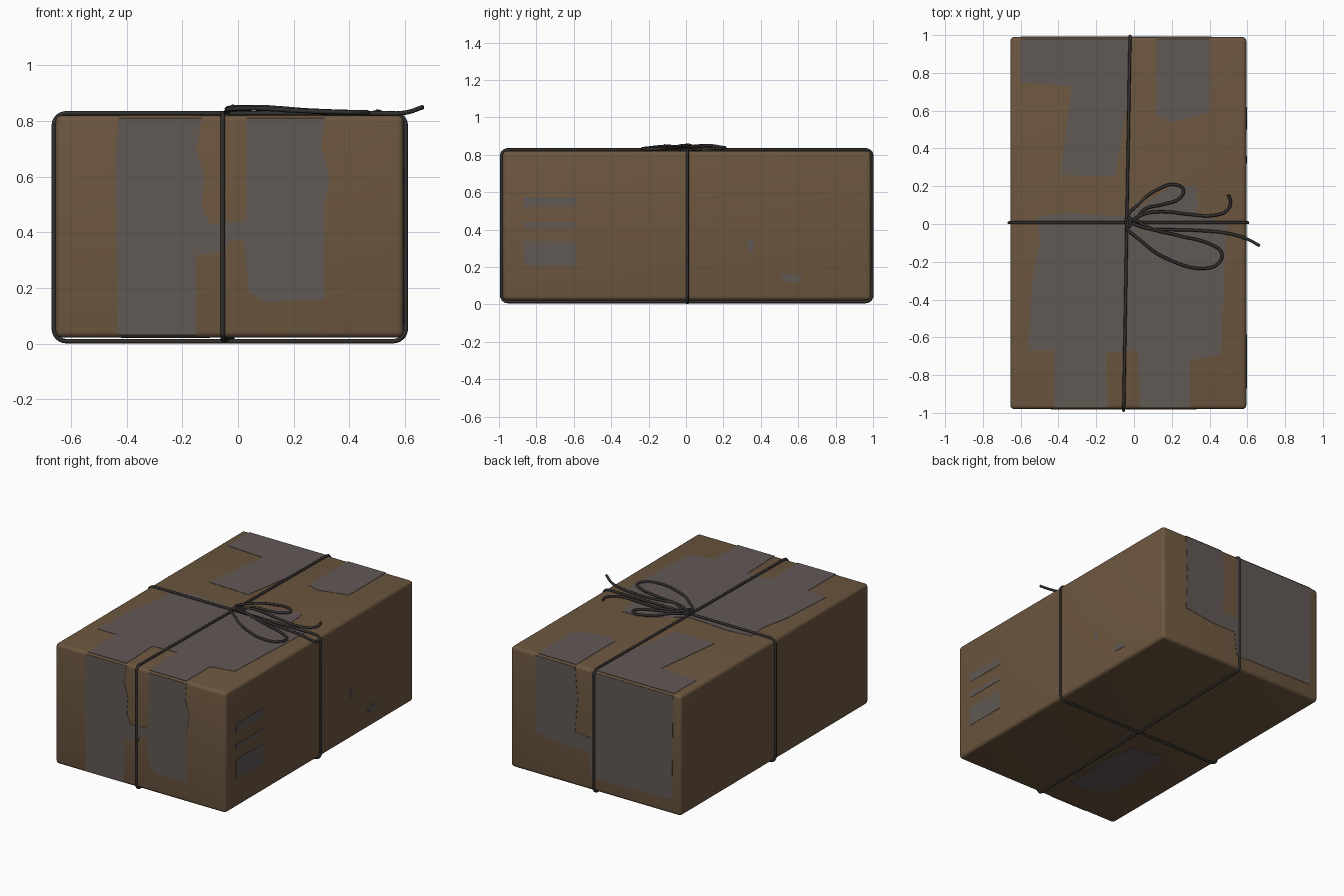
import bpy, bmesh, math
from mathutils import Vector

default = bpy.data.objects.get("Cube")
if default:
    bpy.data.objects.remove(default, do_unlink=True)


def material(name, rgb):
    m = bpy.data.materials.new(name)
    m.use_nodes = True
    m.diffuse_color = (*rgb, 1)
    bsdf = m.node_tree.nodes["Principled BSDF"]
    bsdf.inputs["Base Color"].default_value = (*rgb, 1)
    bsdf.inputs["Roughness"].default_value = 0.9
    return m


CARD = material("brown cardboard", (0.150, 0.094, 0.050))
TAPE = material("grey tape", (0.120, 0.100, 0.092))
TWINE = material("dark twine", (0.032, 0.029, 0.027))

# Box limits
X0, X1, Y0, Y1, Z0, Z1 = -0.655, 0.595, -0.98, 0.99, 0.022, 0.82
EDGE = 0.022


def smooth(ob):
    bpy.ops.object.select_all(action='DESELECT')
    ob.select_set(True)
    bpy.context.view_layer.objects.active = ob
    bpy.ops.object.shade_smooth_by_angle(angle=math.radians(50))


def mesh_object(name, bm, mat):
    me = bpy.data.meshes.new(name)
    bm.to_mesh(me)
    bm.free()
    me.materials.append(mat)
    ob = bpy.data.objects.new(name, me)
    bpy.context.collection.objects.link(ob)
    return ob


# Cardboard box with softened edges
bm = bmesh.new()
bmesh.ops.create_cube(bm, size=1)
for v in bm.verts:
    v.co = (X0 if v.co.x < 0 else X1, Y0 if v.co.y < 0 else Y1, Z0 if v.co.z < 0 else Z1)
bmesh.ops.bevel(bm, geom=bm.edges[:], offset=EDGE, segments=4, profile=0.5, affect='EDGES')
smooth(mesh_object("cardboard_box", bm, CARD))

# Each side maps a flat outline to the box surface, with its outward direction
SIDES = {
    "top": (lambda u, v: (u, v, Z1), (0, 0, 1)),
    "bottom": (lambda u, v: (u, v, Z0), (0, 0, -1)),
    "front": (lambda u, v: (u, Y0, v), (0, -1, 0)),
    "back": (lambda u, v: (u, Y1, v), (0, 1, 0)),
    "side": (lambda u, v: (X1, u, v), (1, 0, 0)),
}


def patch(name, side, outline):
    """Thin plate of tape lying on one side of the box."""
    place, out = SIDES[side]
    out = Vector(out)
    bm = bmesh.new()
    base = bm.faces.new([bm.verts.new(Vector(place(u, v)) - out * 0.001) for u, v in outline])
    ext = bmesh.ops.extrude_face_region(bm, geom=[base])
    bmesh.ops.translate(bm, vec=out * 0.003,
                        verts=[g for g in ext["geom"] if isinstance(g, bmesh.types.BMVert)])
    bmesh.ops.recalc_face_normals(bm, faces=bm.faces[:])
    return mesh_object(name, bm, TAPE)


def rectangle(u0, u1, v0, v1):
    return [(u0, v0), (u1, v0), (u1, v1), (u0, v1)]


# Tape ends stop just where the rounded edges begin
FRONT, BACK, TOP, LOW = Y0 + 0.01, Y1 - 0.01, Z1 - 0.01, Z0 + 0.01

# Tape on the top
patch("top_tape_back_left", "top", [
    (-0.6, BACK), (-0.6, 0.75), (-0.33, 0.73), (-0.39, 0.26), (-0.1, 0.25),
    (-0.03, 0.67), (-0.03, BACK)])
patch("top_tape_back_right", "top", [
    (0.12, BACK), (0.12, 0.57), (0.2, 0.54), (0.4, 0.59), (0.4, BACK)])
patch("top_tape_main", "top", [
    (-0.51, 0.04), (-0.35, 0.06), (-0.05, 0.04), (0.2, 0.2), (0.33, 0.2), (0.34, 0.05),
    (0.49, 0), (0.46, -0.69), (0.3, -0.72), (0.3, FRONT), (0.03, FRONT), (0.02, -0.67),
    (-0.15, -0.68), (-0.14, FRONT), (-0.42, FRONT), (-0.42, -0.67), (-0.56, -0.67),
    (-0.54, -0.3), (-0.5, -0.1)])

# Tape on the front
patch("front_tape", "front", [
    (-0.43, TOP), (-0.44, 0.65), (-0.43, LOW), (-0.15, LOW), (-0.15, 0.32), (-0.05, 0.33),
    (-0.03, 0.37), (0.02, 0.37), (0.04, 0.18), (0.1, 0.15), (0.31, 0.16), (0.31, 0.5),
    (0.33, 0.6), (0.3, 0.7), (0.31, TOP), (0.03, TOP), (0.03, 0.44), (-0.1, 0.43),
    (-0.13, 0.5), (-0.12, 0.6), (-0.15, 0.7), (-0.13, TOP)])

# Tape on the back
patch("back_tape", "back", [
    (0.41, TOP), (0.4, 0.55), (0.41, 0.3), (0.2, 0.27), (0.02, 0.27), (0, 0.11),
    (-0.59, 0.12), (-0.6, TOP), (0, TOP), (0, 0.37), (0.12, 0.38), (0.1, 0.6), (0.12, TOP)])

# Tape on the underside
patch("bottom_tape", "bottom", [
    (-0.1, -0.4), (-0.14, -0.78), (-0.36, -0.72), (-0.42, -0.5), (-0.36, -0.14), (-0.15, -0.18)])

# Labels and scraps on the side
for i, (low, high) in enumerate([(0.21, 0.34), (0.41, 0.44), (0.52, 0.575)]):
    patch(f"side_label_{i + 1}", "side", rectangle(-0.87, -0.585, low, high))
patch("side_scrap_upper", "side", [(0.32, 0.35), (0.36, 0.35), (0.36, 0.27), (0.34, 0.28)])
patch("side_scrap_lower", "side", [(0.5, 0.15), (0.55, 0.165), (0.62, 0.15), (0.62, 0.12), (0.53, 0.12)])


def cord(name, points, cyclic=False, curved=True, radius=0.008):
    """Round cord along a path, turned into a mesh."""
    cu = bpy.data.curves.new(name, 'CURVE')
    cu.dimensions = '3D'
    cu.bevel_depth, cu.bevel_resolution, cu.resolution_u = radius, 2, 6
    cu.use_fill_caps = True
    sp = cu.splines.new('BEZIER' if curved else 'POLY')
    pts = sp.bezier_points if curved else sp.points
    pts.add(len(points) - 1)
    for p, co in zip(pts, points):
        if curved:
            p.co = co
            p.handle_left_type = p.handle_right_type = 'AUTO'
        else:
            p.co = (*co, 1)
    sp.use_cyclic_u = cyclic
    cu.materials.append(TWINE)
    ob = bpy.data.objects.new(name, cu)
    bpy.context.collection.objects.link(ob)
    bpy.ops.object.select_all(action='DESELECT')
    ob.select_set(True)
    bpy.context.view_layer.objects.active = ob
    bpy.ops.object.convert(target='MESH')
    smooth(bpy.context.object)


def rounded_loop(a0, a1, z0, z1, r, place):
    """Rounded rectangle path around the box."""
    pts = []
    corners = [(a1 - r, z1 - r), (a0 + r, z1 - r), (a0 + r, z0 + r), (a1 - r, z0 + r)]
    for q, (a, z) in enumerate(corners):
        for k in range(7):
            t = math.pi / 2 * (q + k / 6)
            pts.append(place(a + r * math.cos(t), z + r * math.sin(t)))
    return pts


# Twine wrapped lengthwise and crosswise
cord("twine_lengthwise", rounded_loop(Y0 - 0.007, Y1 + 0.005, 0.014, 0.828, 0.035,
     lambda a, z: (-0.038 + 0.017 * a, a, z)), cyclic=True, curved=False)
cord("twine_crosswise", rounded_loop(X0 - 0.007, X1 + 0.008, 0.009, 0.828, 0.045,
     lambda a, z: (a, 0.007, z)), cyclic=True, curved=False)

# Bow loops and loose tails
KX, KY, KZ = -0.03, 0.01, 0.842
knot = (KX, KY, KZ)
cord("bow_loop_back", [
    knot, (0.04, 0.12, 0.85), (0.13, 0.185, 0.842), (0.22, 0.208, 0.837), (0.262, 0.18, 0.834),
    (0.24, 0.135, 0.834), (0.16, 0.105, 0.838), (0.06, 0.08, 0.845)], cyclic=True)
cord("bow_loop_front", [
    knot, (0.05, -0.1, 0.846), (0.2, -0.195, 0.838), (0.37, -0.235, 0.832), (0.445, -0.21, 0.831),
    (0.465, -0.155, 0.831), (0.41, -0.11, 0.832), (0.25, -0.065, 0.838), (0.1, -0.03, 0.848)],
    cyclic=True)
cord("bow_tail_back", [
    knot, (0.06, 0.055, 0.846), (0.15, 0.065, 0.838), (0.3, 0.05, 0.83), (0.42, 0.045, 0.829),
    (0.49, 0.07, 0.829), (0.512, 0.11, 0.831), (0.5, 0.155, 0.834)])
cord("bow_tail_front", [
    knot, (0.08, -0.025, 0.85), (0.2, -0.03, 0.84), (0.35, -0.035, 0.829), (0.5, -0.05, 0.828),
    (0.6, -0.08, 0.83), (0.665, -0.115, 0.85)])

# Knot: a small ring of twine over the crossing
cord("knot_wrap", [(KX + 0.012 * math.cos(t), KY + 0.024 * math.sin(t), KZ + 0.009 * math.cos(t))
     for t in [math.tau * k / 8 for k in range(8)]], cyclic=True, radius=0.009)
